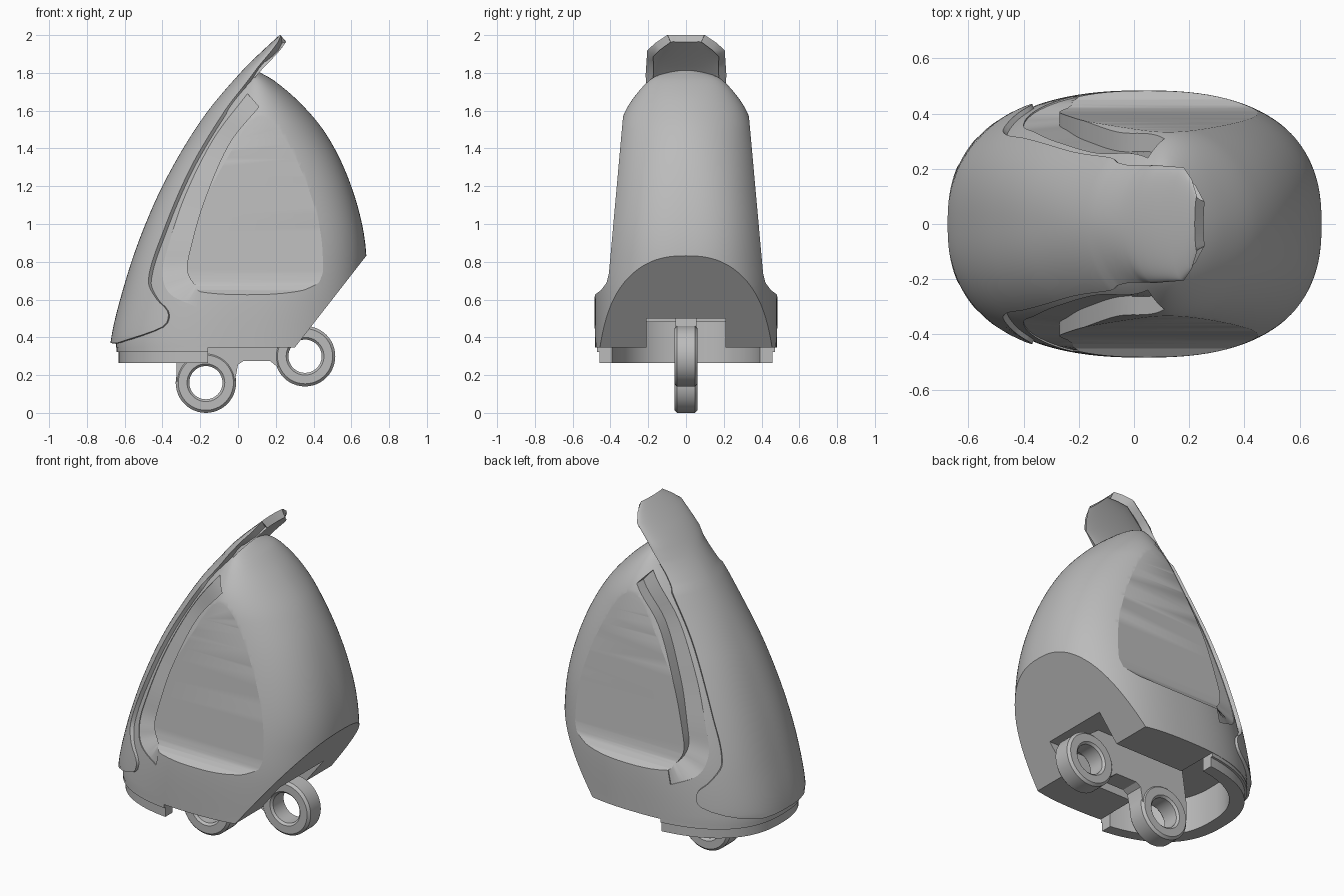
import bpy, bmesh, math
from mathutils import Vector

cube = bpy.data.objects.get("Cube")
if cube:
    bpy.data.objects.remove(cube, do_unlink=True)

grey = bpy.data.materials.new("plain grey")
grey.use_nodes = True
grey.diffuse_color = (0.5, 0.5, 0.5, 1)
grey.node_tree.nodes["Principled BSDF"].inputs["Base Color"].default_value = (0.5, 0.5, 0.5, 1)

# Profiles as (height, value) pairs
BACK = [(.27, -.66), (.37, -.675), (.65, -.61), (.95, -.51), (1.25, -.375), (1.57, -.18),
        (1.82, .03), (1.95, .165), (2, .22)]
NOSE = [(.27, .68), (.82, .68), (1.05, .645), (1.3, .56), (1.5, .45), (1.65, .32),
        (1.76, .19), (1.8, .12), (1.815, .09)]
WIDTH = [(.27, .48), (.62, .483), (.82, .465), (1.2, .41), (1.5, .355), (1.6, .32),
         (1.68, .268), (1.76, .195), (1.79, .14), (1.815, .04)]
POWER = [(.27, 2.45), (.9, 2.45), (1.2, 2.3), (1.6, 1.9), (1.8, 2)]
HOOD_WIDTH = [(1.6, .315), (1.68, .262), (1.77, .215), (1.92, .205), (1.96, .16), (2, .1)]
SHELL_EDGE = [(.37, -.64), (.45, -.41), (.5, -.37), (.55, -.38), (.6, -.43), (.7, -.475),
              (.95, -.4), (1.3, -.25), (1.6, -.07), (1.75, .045), (1.83, .105), (1.92, .18),
              (1.96, .21), (2, .228)]


def value(table, z, smooth=True):
    """Interpolate a profile, with rounded corners when smooth."""
    z = min(max(z, table[0][0]), table[-1][0])
    i = next(k for k in range(len(table) - 1) if z <= table[k + 1][0])
    (z0, v0), (z1, v1) = table[i], table[i + 1]
    t = (z - z0) / (z1 - z0)
    if not smooth:
        return v0 + (v1 - v0) * t

    def slope(k):
        a, b = table[max(k - 1, 0)], table[min(k + 1, len(table) - 1)]
        return (b[1] - a[1]) / (b[0] - a[0]) * (z1 - z0)
    return ((2*t**3 - 3*t*t + 1) * v0 + (t**3 - 2*t*t + t) * slope(i)
            + (3*t*t - 2*t**3) * v1 + (t**3 - t*t) * slope(i + 1))


def section(z):
    left, right = value(BACK, z) + .03, value(NOSE, z)
    return (left + right) / 2, (right - left) / 2, value(WIDTH, z)


def oval(z, c, a, w, count=112):
    pts, power = [], value(POWER, z)
    for k in range(count):
        t = math.tau * k / count
        co, si = math.cos(t), math.sin(t)
        pts.append((c + a * math.copysign(abs(co) ** (2 / power), co),
                    w * math.copysign(abs(si) ** (2 / power), si), z))
    return pts


def side_y(x, z):
    c, a, w = section(z)
    power = value(POWER, z)
    return w * (1 - min(1, abs((x - c) / a)) ** power) ** (1 / power)


def loft(name, loops, closed=True):
    """Skin a stack of equal point loops; closed loops get end caps."""
    bm = bmesh.new()
    rows = [[bm.verts.new(p) for p in loop] for loop in loops]
    n = len(rows[0])
    for r, s in zip(rows, rows[1:]):
        for k in range(n if closed else n - 1):
            bm.faces.new((r[k], r[(k + 1) % n], s[(k + 1) % n], s[k]))
    if closed:
        bm.faces.new(rows[0][::-1])
        bm.faces.new(rows[-1])
    bmesh.ops.recalc_face_normals(bm, faces=bm.faces)
    mesh = bpy.data.meshes.new(name)
    bm.to_mesh(mesh)
    bm.free()
    ob = bpy.data.objects.new(name, mesh)
    bpy.context.collection.objects.link(ob)
    mesh.materials.append(grey)
    return ob


def box(name, x0, x1, y0, y1, z0, z1):
    return loft(name, [[(x0, y0, z), (x1, y0, z), (x1, y1, z), (x0, y1, z)] for z in (z0, z1)])


def turned(name, x, z, rings):
    """Round part about a y axis, from (y, radius) rings."""
    return loft(name, [[(x + r * math.cos(math.tau * k / 48), y, z + r * math.sin(math.tau * k / 48))
                        for k in range(48)] for y, r in rings])


def bake(ob):
    bpy.context.view_layer.update()
    mesh = bpy.data.meshes.new_from_object(ob.evaluated_get(bpy.context.evaluated_depsgraph_get()))
    ob.modifiers.clear()
    ob.data = mesh


def combine(ob, tool, operation="DIFFERENCE", keep=False):
    mod = ob.modifiers.new("combine", "BOOLEAN")
    mod.object, mod.operation, mod.solver = tool, operation, "EXACT"
    tool.hide_render = True
    bake(ob)
    if not keep:
        bpy.data.objects.remove(tool, do_unlink=True)


def finish(ob, angle):
    bpy.ops.object.select_all(action="DESELECT")
    ob.select_set(True)
    bpy.context.view_layer.objects.active = ob
    bpy.ops.object.shade_smooth_by_angle(angle=math.radians(angle))


# Main housing
heights = [.345 + (1.76 - .345) * k / 56 for k in range(57)] + [1.775, 1.79, 1.803, 1.813]
housing = loft("housing", [oval(z, *section(z)) for z in heights])

# Sloping underside of the nose
bm = bmesh.new()
bm.from_mesh(housing.data)
bmesh.ops.bisect_plane(bm, geom=bm.verts[:] + bm.edges[:] + bm.faces[:], dist=1e-5,
                       plane_co=Vector((.3, 0, .345)), plane_no=Vector((.475, 0, -.37)),
                       clear_outer=True)
bmesh.ops.holes_fill(bm, edges=[e for e in bm.edges if e.is_boundary], sides=0)
bmesh.ops.recalc_face_normals(bm, faces=bm.faces)
bm.to_mesh(housing.data)
bm.free()

# Flat side panels, each with a stepped channel behind
OUTER = [(.05, 1.69), (-.13, 1.45), (-.28, 1.15), (-.37, .88), (-.4, .74), (-.36, .63), (-.22, .56)]
INNER = [(.11, 1.62), (-.05, 1.42), (-.18, 1.12), (-.25, .88), (-.27, .76), (-.24, .69), (-.2, .66)]
PANEL_LEFT = [(z, x) for x, z in reversed(INNER)]
PANEL_Y = [(.62, .49), (.65, .45), (.69, .42), (.74, .408), (1.55, .335), (1.65, .325)]


def along(path, t):
    return [value([(i, p[a]) for i, p in enumerate(path)], t) for a in (0, 1)]


for s in (-1, 1):
    loops = []
    for z in (.62, .635, .65, .67, .69, .71, .74, .85, .95, 1.05, 1.15, 1.25, 1.35, 1.45, 1.55, 1.65):
        x, y = value(PANEL_LEFT, z) - .03, value(PANEL_Y, z, False)
        loops.append([(x, s * y, z), (1, s * y, z), (1, s * .8, z), (x, s * .8, z)])
    combine(housing, loft("panel_cutter", loops))
    loops = []
    for k in range(37):
        (xo, zo), (xi, zi) = along(OUTER, k / 6), along(INNER, k / 6)
        yo = side_y(xo, zo) - .006
        yi = max(yo, min(yo + .012, value(PANEL_Y, zi, False) - .03))
        loops.append([(xo, s * yo, zo), (xi, s * yi, zi), (xi, s * .7, zi), (xo, s * .7, zo)])
    combine(housing, loft("channel_cutter", loops))

# Underside slot and round cavity
combine(housing, box("slot_cutter", -.3, .7, -.21, .21, .2, .5))
c, a, w = section(.35)
cavity = loft("cavity_cutter", [oval(z, c, a - .1, w - .08) for z in (.2, .48)])
combine(cavity, box("cavity_limit", -.16, 1, -1, 1, 0, 1))

# Half-round base skirt with a stepped rim
skirt = loft("base_skirt", [oval(z, c, a - d, w - d) for z, d in
                            ((.265, .014), (.322, .014), (.323, .002), (.36, .002))])
combine(skirt, box("skirt_limit", -.16, 1, -1, 1, 0, 1))
combine(skirt, cavity, keep=True)
combine(housing, cavity)
finish(housing, 24)
finish(skirt, 30)

# Back shell rising into the hood
loops = []
shell_heights = [.37 + (1.74 - .37) * k / 64 for k in range(65)] + [1.79, 1.83, 1.87, 1.92, 1.96, 2]
for z in shell_heights:
    left, edge, power = value(BACK, z), value(SHELL_EDGE, z), value(POWER, z)
    c = edge if z > 1.75 else max(edge, (left + value(NOSE, z)) / 2)
    a = c - left
    w = value(HOOD_WIDTH, z, False) if z > 1.6 else value(WIDTH, z) + .008
    end = math.acos(min(1, max(0, (c - edge) / a)) ** (power / 2))
    row = []
    for k in range(-24, 25):
        t = end * k / 24
        row.append((c - a * max(0, math.cos(t)) ** (2 / power),
                    w * math.copysign(abs(math.sin(t)) ** (2 / power), t), z))
    loops.append(row)
shell = loft("back_shell", loops, closed=False)
if shell.data.polygons[len(shell.data.polygons) // 2].normal.x > 0:
    shell.data.flip_normals()
solid = shell.modifiers.new("thickness", "SOLIDIFY")
solid.thickness, solid.offset = .048, -1
bake(shell)
finish(shell, 35)

# Mounting bracket with two chamfered eyelets
OUTLINE = [(-.325, .165), (-.325, .27), (-.29, .5), (.3, .5), (.36, .455), (.3, .2), (.2, .25), (.17, .275),
           (.03, .275), (0, .255), (-.016, .17), (-.17, .08)]
bracket = loft("bracket", [[(x, y, z) for x, z in OUTLINE] for y in (-.056, .056)])
EYES = [(-.17, .16), (.355, .3)]
for x, z in EYES:
    combine(bracket, turned("eyelet", x, z, [(-.062, .146), (-.048, .16), (.048, .16), (.062, .146)]), "UNION")
for x, z in EYES:
    combine(bracket, turned("eyelet_hole", x, z, [(-.074, .112), (-.05, .088), (.05, .088), (.074, .112)]))
finish(bracket, 30)
